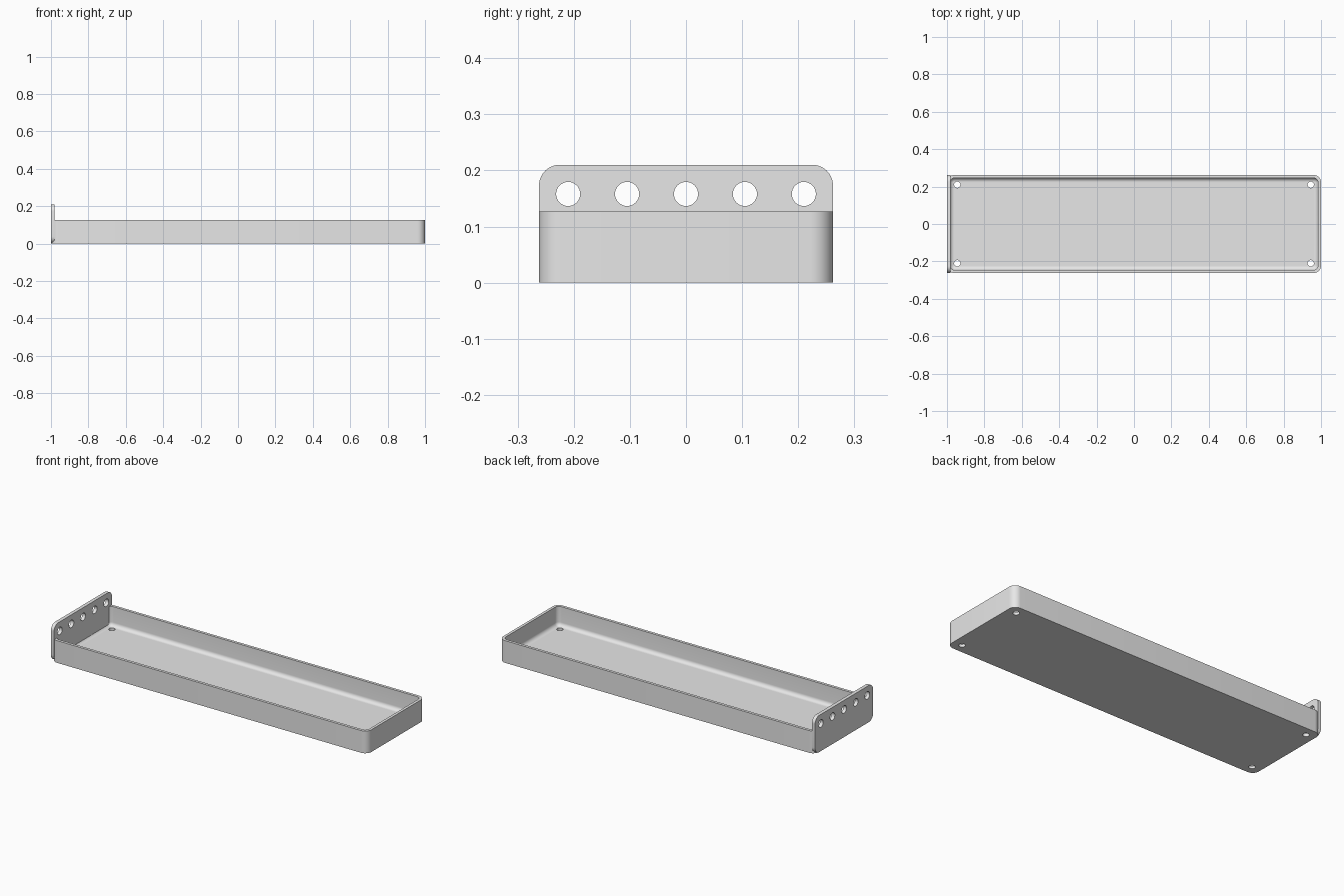
import bpy, bmesh
from math import sin, cos, pi
from mathutils import Matrix, Vector

cube = bpy.data.objects.get("Cube")
if cube:
    bpy.data.objects.remove(cube, do_unlink=True)

grey = bpy.data.materials.new("plain_grey")
grey.use_nodes = True
grey.diffuse_color = (0.8, 0.8, 0.8, 1)
grey.node_tree.nodes["Principled BSDF"].inputs["Base Color"].default_value = (0.8, 0.8, 0.8, 1)

LENGTH, WIDTH, HEIGHT = 2.0, 0.524, 0.127
WALL, FLOOR, CORNER, FILLET = 0.016, 0.016, 0.04, 0.022
PANEL_HEIGHT, PANEL_THICK = 0.21, 0.02
STEPS = 10


def rounded_rect(length, width, radius):
    """Counter-clockwise outline with rounded corners, centred on the origin."""
    points = []
    for i, (sx, sy) in enumerate([(1, 1), (-1, 1), (-1, -1), (1, -1)]):
        for k in range(STEPS + 1):
            a = (i + k / STEPS) * pi / 2
            points.append((sx * (length / 2 - radius) + radius * cos(a),
                           sy * (width / 2 - radius) + radius * sin(a)))
    return points


def loft(name, rings, matrix=Matrix()):
    """Skin a stack of (outline, height) rings and close both ends."""
    bm = bmesh.new()
    loops = [[bm.verts.new(matrix @ Vector((x, y, z))) for x, y in outline]
             for outline, z in rings]
    for low, high in zip(loops, loops[1:]):
        for i in range(len(low)):
            j = (i + 1) % len(low)
            bm.faces.new((low[i], low[j], high[j], high[i]))
    bm.faces.new(loops[0][::-1])
    bm.faces.new(loops[-1])
    bmesh.ops.recalc_face_normals(bm, faces=bm.faces[:])
    mesh = bpy.data.meshes.new(name)
    bm.to_mesh(mesh)
    bm.free()
    mesh.materials.append(grey)
    obj = bpy.data.objects.new(name, mesh)
    bpy.context.collection.objects.link(obj)
    return obj


def drill(obj, centres, radius, axis):
    """Cut round holes along an axis, then shade the finished part."""
    turn = Matrix.Rotation(pi / 2, 4, "Y") if axis == "X" else Matrix()
    bm = bmesh.new()
    for centre in centres:
        bmesh.ops.create_cone(bm, cap_ends=True, segments=32, radius1=radius,
                              radius2=radius, depth=0.1,
                              matrix=Matrix.Translation(centre) @ turn)
    mesh = bpy.data.meshes.new("hole_cutter")
    bm.to_mesh(mesh)
    bm.free()
    mesh.materials.append(grey)
    cutter = bpy.data.objects.new("hole_cutter", mesh)
    cutter.hide_render = True
    bpy.context.collection.objects.link(cutter)
    cut = obj.modifiers.new("holes", "BOOLEAN")
    cut.operation, cut.solver, cut.object = "DIFFERENCE", "EXACT", cutter
    bpy.ops.object.select_all(action="DESELECT")
    bpy.context.view_layer.objects.active = obj
    obj.select_set(True)
    bpy.ops.object.modifier_apply(modifier=cut.name)
    bpy.data.objects.remove(cutter, do_unlink=True)
    bpy.ops.object.shade_smooth_by_angle(angle=pi / 6)


# Tray: outer wall, rim, inner wall, then a fillet down to the floor
def inset(d):
    return rounded_rect(LENGTH - 2 * d, WIDTH - 2 * d, CORNER - d)


rings = [(inset(0), 0), (inset(0), HEIGHT), (inset(WALL), HEIGHT)]
for k in range(9):
    a = k / 8 * pi / 2
    rings.append((inset(WALL + FILLET * (1 - cos(a))), FLOOR + FILLET * (1 - sin(a))))
tray = loft("tray", rings)
drill(tray, [(x, y, 0) for x in (-0.945, 0.945) for y in (-0.21, 0.21)], 0.017, "Z")

# End panel: upright rounded plate with a row of holes
upright = Matrix(((0, 0, 1, -LENGTH / 2), (1, 0, 0, 0), (0, 1, 0, PANEL_HEIGHT / 2), (0, 0, 0, 1)))
outline = rounded_rect(WIDTH, PANEL_HEIGHT, 0.037)
panel = loft("end_panel", [(outline, 0), (outline, PANEL_THICK)], upright)
drill(panel, [(-LENGTH / 2, i * 0.105, 0.158) for i in range(-2, 3)], 0.0215, "X")
